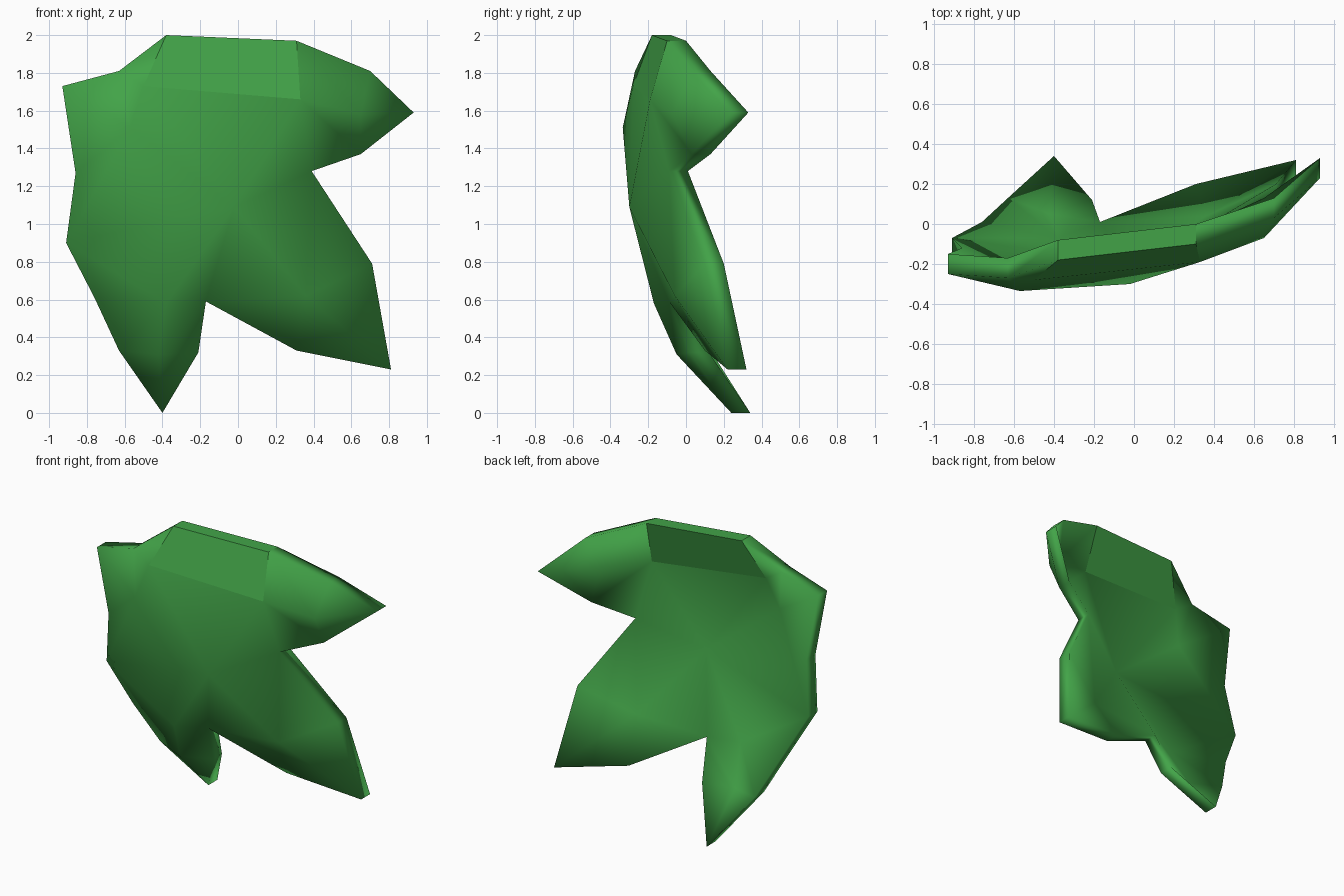
import bpy
import bmesh
from mathutils import Vector

default_cube = bpy.data.objects.get("Cube")
if default_cube:
    bpy.data.objects.remove(default_cube, do_unlink=True)

THICKNESS = 0.1

# Leaf rim, clockwise from the stem edge (x, front y, z)
rim = {
    "stem_right": (-.38, -.18, 2), "stem_left": (.31, -.1, 1.97),
    "side_top": (.7, .03, 1.81), "side_tip": (.93, .23, 1.59), "side_low": (.65, .03, 1.37),
    "side_notch": (.39, -.09, 1.28),
    "corner_top": (.71, .1, .79), "corner_tip": (.81, .22, .23), "corner_low": (.31, .1, .33),
    "low_notch": (-.17, -.09, .59),
    "low_left": (-.21, .02, .32), "low_tip": (-.4, .24, 0), "low_right": (-.63, .03, .33),
    "edge_low": (-.76, -.09, .61), "edge_tip": (-.91, -.17, .9), "edge_notch": (-.86, -.22, 1.27),
    "upper_tip": (-.93, -.25, 1.73), "upper_notch": (-.63, -.27, 1.81),
}
# Raised veins and the middle of the leaf
veins = {
    "fold_right": (-.5, -.28, 1.73), "fold_left": (.33, -.19, 1.66),
    "shoulder": (-.57, -.335, 1.51), "middle": (-.02, -.3, 1.09),
    "side_vein": (.65, -.07, 1.58), "corner_vein": (.36, -.06, .62),
    "low_vein": (-.38, -.17, .58), "low_mid": (-.42, -.05, .31),
}

# Facets of the front surface, grouped by lobe
facets = [
    # stem fold and middle
    "stem_right stem_left fold_left fold_right",
    "fold_right fold_left middle shoulder",
    # side lobe
    "stem_left side_top side_vein fold_left",
    "side_top side_tip side_vein", "side_tip side_low side_vein",
    "side_low side_notch fold_left side_vein", "side_notch middle fold_left",
    # corner lobe
    "side_notch corner_top corner_vein middle",
    "corner_top corner_tip corner_vein", "corner_tip corner_low corner_vein",
    "corner_low low_notch corner_vein", "low_notch middle corner_vein",
    # low lobe
    "low_notch low_vein middle", "low_notch low_left low_mid low_vein",
    "low_left low_tip low_mid", "low_tip low_right low_mid",
    "low_right edge_low low_vein low_mid",
    # right edge and upper lobe
    "edge_low edge_tip low_vein", "edge_tip middle low_vein",
    "edge_tip edge_notch shoulder middle", "edge_notch upper_tip shoulder",
    "upper_tip upper_notch shoulder", "upper_notch fold_right shoulder",
    "upper_notch stem_right fold_right",
]

bm = bmesh.new()
point = {name: bm.verts.new(co) for name, co in {**rim, **veins}.items()}
for facet in facets:
    bm.faces.new([point[name] for name in facet.split()])

# Thicken the sheet straight backwards
back = bmesh.ops.extrude_face_region(bm, geom=bm.faces[:], use_keep_orig=True)
back_verts = [v for v in back["geom"] if isinstance(v, bmesh.types.BMVert)]
bmesh.ops.translate(bm, verts=back_verts, vec=Vector((0, THICKNESS, 0)))
bmesh.ops.recalc_face_normals(bm, faces=bm.faces[:])

# Soft shading everywhere but the crisp stem fold
for face in bm.faces:
    centre = face.calc_center_median()
    face.smooth = not (centre.z > 1.75 and abs(centre.x) < .3)

mesh = bpy.data.meshes.new("leaf")
bm.to_mesh(mesh)
bm.free()
leaf = bpy.data.objects.new("leaf", mesh)
bpy.context.collection.objects.link(leaf)

# Leaf green
green = bpy.data.materials.new("leaf_green")
green.use_nodes = True
colour = (.055, .37, .065, 1)
green.diffuse_color = colour
green.node_tree.nodes["Principled BSDF"].inputs["Base Color"].default_value = colour
mesh.materials.append(green)
